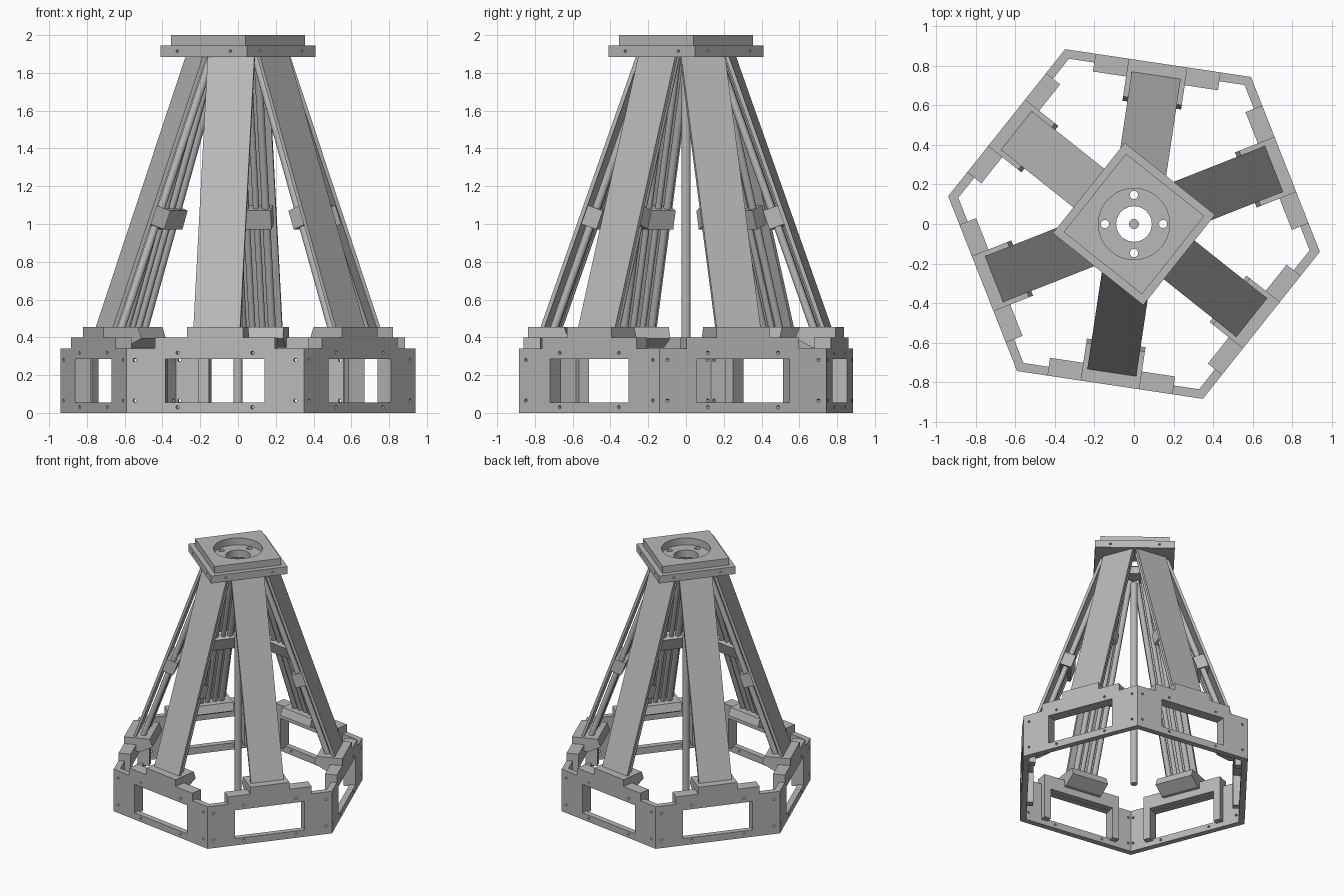
import bpy, bmesh, math
from mathutils import Vector, Matrix

cube = bpy.data.objects.get("Cube")
if cube:
    bpy.data.objects.remove(cube, do_unlink=True)

grey = bpy.data.materials.new("machined_grey")
grey.use_nodes = True
GREY = (0.48, 0.48, 0.48, 1)
grey.diffuse_color = GREY
grey.node_tree.nodes["Principled BSDF"].inputs["Base Color"].default_value = GREY

TURN = math.radians(21.5)      # direction of the first side of the hexagon
APOTHEM = 0.823
WALL_IN = 0.778
TOP = 1.885                    # underside of the head plates
FOOT_Z, FOOT_R, HEAD_R = 0.455, 0.76, 0.25


# Local frame of every side: x points outward, y runs along the side
def prism(bm, points, offset):
    face = bm.faces.new([bm.verts.new(p) for p in points])
    out = bmesh.ops.extrude_face_region(bm, geom=[face])["geom"]
    verts = [g for g in out if isinstance(g, bmesh.types.BMVert)]
    bmesh.ops.translate(bm, verts=verts, vec=offset)
    bmesh.ops.recalc_face_normals(bm, faces=bm.faces)


def side_prism(bm, profile, y0, y1):
    prism(bm, [(x, y0, z) for x, z in profile], (0, y1 - y0, 0))


def box(bm, x0, x1, y0, y1, z0, z1):
    side_prism(bm, [(x0, z0), (x1, z0), (x1, z1), (x0, z1)], y0, y1)


def rod(bm, start, end, radius, sides=20):
    start, end = Vector(start), Vector(end)
    axis = end - start
    mat = Matrix.Translation((start + end) / 2) @ axis.to_track_quat("Z", "Y").to_matrix().to_4x4()
    bmesh.ops.create_cone(bm, cap_ends=True, segments=sides, radius1=radius,
                          radius2=radius, depth=axis.length, matrix=mat)


def make(name, bm, angle=0.0):
    mesh = bpy.data.meshes.new(name)
    bm.to_mesh(mesh)
    bm.free()
    mesh.materials.append(grey)
    ob = bpy.data.objects.new(name, mesh)
    bpy.context.scene.collection.objects.link(ob)
    ob.rotation_euler.z = angle
    return ob


def smooth(ob):
    bpy.ops.object.select_all(action="DESELECT")
    ob.select_set(True)
    bpy.context.view_layer.objects.active = ob
    bpy.ops.object.shade_smooth_by_angle(angle=math.radians(35))


def cut(ob, bm):
    # Bake the cut into the mesh so that copies can share it
    cutter = make("cutter", bm)
    cutter.rotation_euler = ob.rotation_euler
    mod = ob.modifiers.new("cut", "BOOLEAN")
    mod.operation, mod.solver, mod.object = "DIFFERENCE", "EXACT", cutter
    deps = bpy.context.evaluated_depsgraph_get()
    mesh = bpy.data.meshes.new_from_object(ob.evaluated_get(deps))
    ob.modifiers.clear()
    ob.data = mesh
    bpy.data.objects.remove(cutter, do_unlink=True)


def ring(ob):
    # Repeat a part on all six sides
    ob.rotation_euler.z = TURN
    for i in range(1, 6):
        twin = ob.copy()
        twin.rotation_euler.z = TURN + i * math.pi / 3
        bpy.context.scene.collection.objects.link(twin)


# Base wall with mitred ends, window and screw holes
bm = bmesh.new()
tan = math.tan(math.pi / 6)
ends = [(WALL_IN, -1), (APOTHEM, -1), (APOTHEM, 1), (WALL_IN, 1)]
prism(bm, [(r, s * r * tan, 0) for r, s in ends], (0, 0, 0.34))
wall = make("base_wall", bm)
bm = bmesh.new()
box(bm, 0.7, 0.9, -0.265, 0.265, 0.055, 0.285)
for s in (-1, 1):
    for y, z in ((0.43, 0.065), (0.43, 0.28), (0.2, 0.03), (0.2, 0.318)):
        rod(bm, (0.7, s * y, z), (0.9, s * y, z), 0.009, 12)
cut(wall, bm)
ring(wall)

# Stepped shoulder above the wall
bm = bmesh.new()
box(bm, 0.732, APOTHEM, -0.32, 0.32, 0.34, 0.40)
box(bm, 0.732, WALL_IN, -0.32, 0.32, 0.29, 0.34)
ring(make("wall_shoulder", bm))

# Upright brackets beside the window
bm = bmesh.new()
for s in (-1, 1):
    a, b = sorted((s * 0.265, s * 0.32))
    box(bm, 0.732, WALL_IN, a, b, 0.04, 0.29)
ring(make("window_bracket", bm))

# Foot block carrying the leg
bm = bmesh.new()
side_prism(bm, [(APOTHEM, 0.40), (APOTHEM, FOOT_Z), (0.63, FOOT_Z), (0.608, 0.395),
                (0.70, 0.345), (0.732, 0.345), (0.732, 0.40)], -0.15, 0.15)
ring(make("foot_block", bm))

# Sloping leg plate
bm = bmesh.new()
side_prism(bm, [(FOOT_R, FOOT_Z), (HEAD_R, TOP), (HEAD_R - 0.022, TOP),
                (FOOT_R - 0.022, FOOT_Z)], -0.125, 0.125)
ring(make("leg_plate", bm))


def on_leg(z, inset):
    # Point behind the outer face of the leg at a given height
    k = (z - FOOT_Z) / (TOP - FOOT_Z)
    return FOOT_R + (HEAD_R - FOOT_R) * k - inset


# Guide rods and screws behind the plate
bm = bmesh.new()
for y, radius in ((0.078, 0.021), (0.027, 0.017)):
    for s in (-1, 1):
        rod(bm, (on_leg(0.43, 0.068), s * y, 0.43), (on_leg(TOP, 0.068), s * y, TOP), radius)
rods = make("guide_rods", bm)
smooth(rods)
ring(rods)

# Carriage riding on the rods, square to the leg
bm = bmesh.new()
up = Vector((HEAD_R - FOOT_R, TOP - FOOT_Z)).normalized()
inward = Vector((-up.y, up.x))
base = Vector((on_leg(1.0, 0.022), 1.0))
corners = [base, base + up * 0.105, base + up * 0.105 + inward * 0.085, base + inward * 0.085]
side_prism(bm, [tuple(c) for c in corners], -0.11, 0.11)
ring(make("carriage", bm))

# Head plates
HEAD = TURN - math.pi / 3
bm = bmesh.new()
box(bm, -0.292, 0.292, -0.292, 0.292, TOP, 1.945)
lower = make("head_plate_lower", bm, HEAD)
bm = bmesh.new()
rod(bm, (0, 0, 1.8), (0, 0, 2.1), 0.09, 48)
for i in range(4):
    a = i * math.pi / 2
    hole = a - HEAD
    x, y = 0.147 * math.cos(hole), 0.147 * math.sin(hole)
    rod(bm, (x, y, 1.8), (x, y, 2.1), 0.021, 20)
    for s in (-0.18, 0.18):
        pts = [Matrix.Rotation(a, 3, "Z") @ Vector((r, s, 1.915)) for r in (0.27, 0.32)]
        rod(bm, pts[0], pts[1], 0.008, 12)
cut(lower, bm)
smooth(lower)

bm = bmesh.new()
box(bm, -0.253, 0.253, -0.253, 0.253, 1.945, 2.0)
upper = make("head_plate_upper", bm, HEAD)
bm = bmesh.new()
rod(bm, (0, 0, 1.9), (0, 0, 2.1), 0.18, 64)
cut(upper, bm)
smooth(upper)

# Free-standing rod in the middle
bm = bmesh.new()
rod(bm, (0, 0, 0.05), (0, 0, 1.75), 0.025, 32)
smooth(make("centre_rod", bm))
